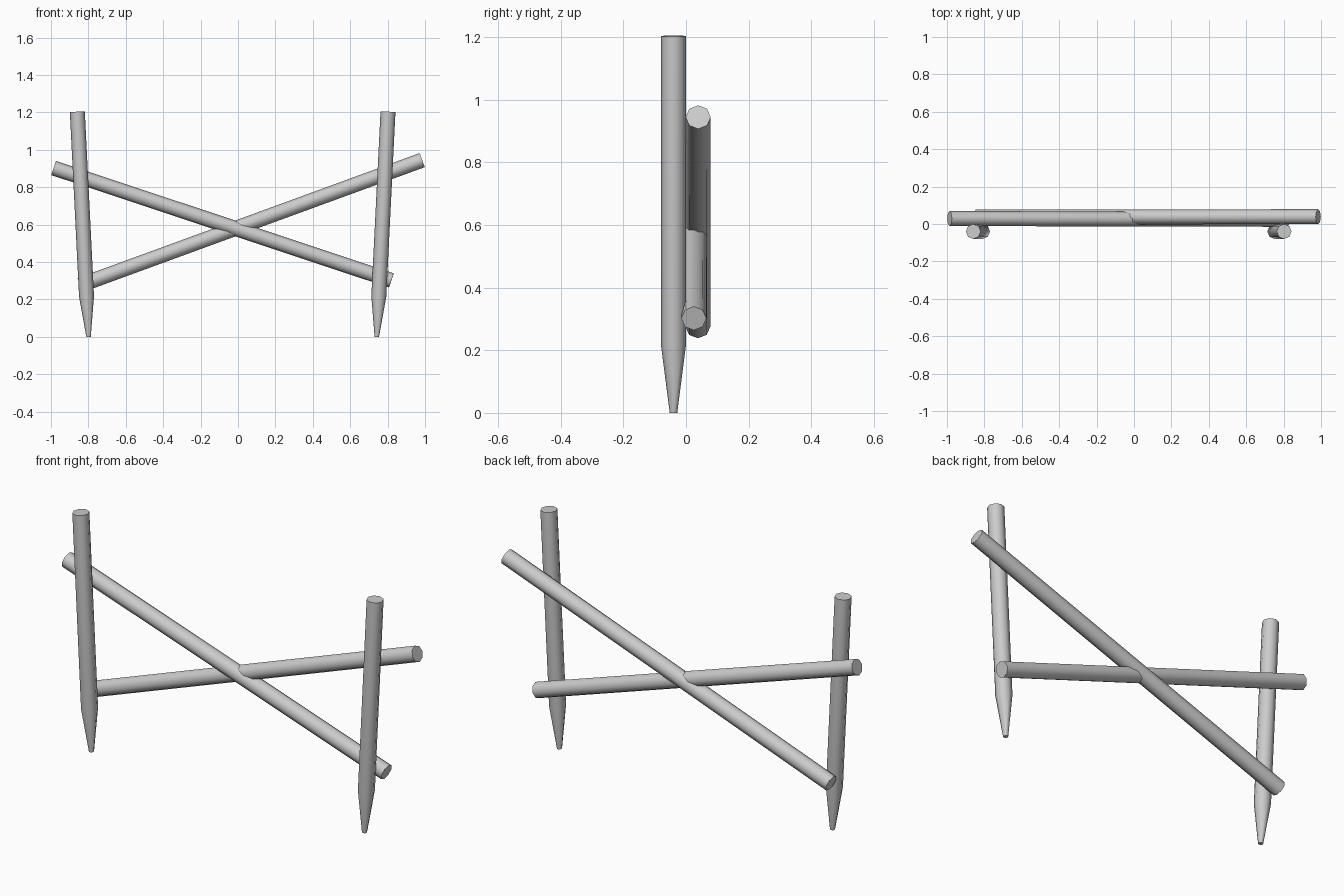
import bpy, bmesh, math
from mathutils import Vector

cube = bpy.data.objects.get("Cube")
if cube:
    bpy.data.objects.remove(cube, do_unlink=True)

grey = bpy.data.materials.new("plain grey")
grey.use_nodes = True
colour = (0.6, 0.6, 0.6, 1)
grey.diffuse_color = colour
grey.node_tree.nodes["Principled BSDF"].inputs["Base Color"].default_value = colour

SIDES = 8
RADIUS = 0.04


def pole(name, stations):
    """Loft capped rings through (point, radius) stations along a straight pole."""
    bm = bmesh.new()
    axis = (Vector(stations[-1][0]) - Vector(stations[0][0])).normalized()
    u = Vector((0, 1, 0))
    u = (u - axis * u.dot(axis)).normalized()
    v = axis.cross(u)
    rings = []
    for point, radius in stations:
        ring = []
        for i in range(SIDES):
            a = math.tau * i / SIDES
            ring.append(bm.verts.new(Vector(point) + radius * (u * math.cos(a) + v * math.sin(a))))
        rings.append(ring)
    for low, high in zip(rings, rings[1:]):
        for i in range(SIDES):
            j = (i + 1) % SIDES
            bm.faces.new((low[i], low[j], high[j], high[i]))
    bm.faces.new(rings[0][::-1])
    bm.faces.new(rings[-1])
    bmesh.ops.recalc_face_normals(bm, faces=bm.faces)
    mesh = bpy.data.meshes.new(name)
    bm.to_mesh(mesh)
    bm.free()
    mesh.materials.append(grey)
    obj = bpy.data.objects.new(name, mesh)
    bpy.context.collection.objects.link(obj)
    bpy.ops.object.select_all(action="DESELECT")
    obj.select_set(True)
    bpy.context.view_layer.objects.active = obj
    bpy.ops.object.shade_smooth_by_angle(angle=math.radians(50))


# Sharpened upright stakes, leaning slightly outward
for name, tip_x, lean in (("right_stake", -0.799, -0.06), ("left_stake", 0.742, 0.06)):
    def at(t):
        return (tip_x + lean * t, -0.04, 1.204 * t)
    pole(name, [(at(0), 0.012), (at(0.18), RADIUS), (at(1), RADIUS)])

# Crossed rails behind the stakes
pole("falling_rail", [((-0.986, 0.029, 0.903), RADIUS), ((0.82, 0.025, 0.302), RADIUS)])
pole("rising_rail", [((-0.845, 0.038, 0.276), RADIUS), ((0.985, 0.039, 0.945), RADIUS)])
